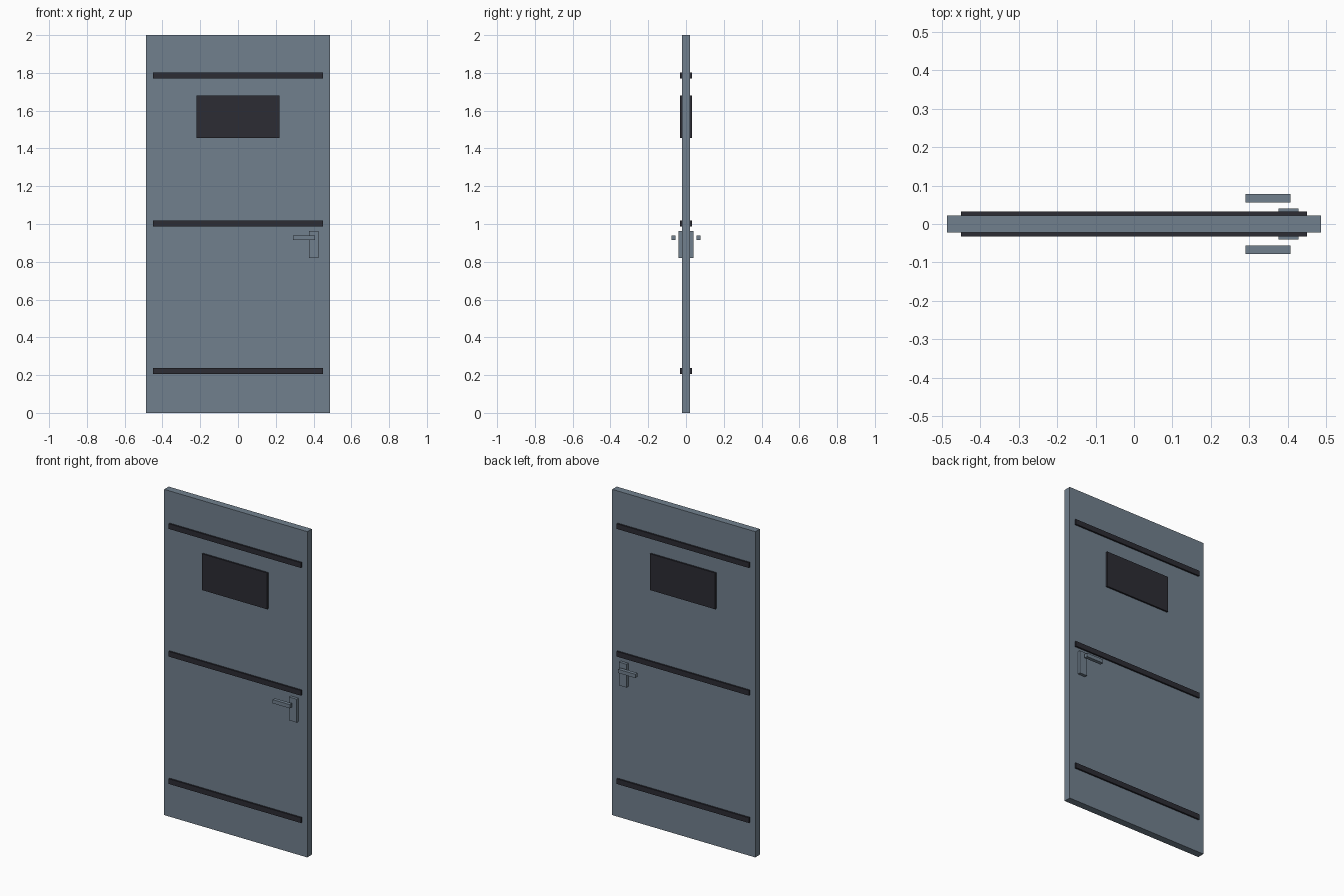
import bpy
import bmesh
from mathutils import Matrix, Vector

if "Cube" in bpy.data.objects:
    bpy.data.objects.remove(bpy.data.objects["Cube"])


def make_material(name, rgb):
    mat = bpy.data.materials.new(name)
    mat.diffuse_color = (*rgb, 1.0)
    mat.use_nodes = True
    mat.node_tree.nodes["Principled BSDF"].inputs["Base Color"].default_value = mat.diffuse_color
    return mat


steel = make_material("slate_grey", (0.165, 0.216, 0.270))
dark = make_material("dark_charcoal", (0.025, 0.025, 0.034))


def box(name, x, y, z, mat):
    """Box given by its (min, max) range on each axis."""
    lo, hi = Vector((x[0], y[0], z[0])), Vector((x[1], y[1], z[1]))
    size, mid = hi - lo, (hi + lo) / 2
    bm = bmesh.new()
    bmesh.ops.create_cube(bm, size=1.0, matrix=Matrix.Diagonal((*size, 1.0)))
    mesh = bpy.data.meshes.new(name)
    bm.to_mesh(mesh)
    bm.free()
    mesh.materials.append(mat)
    obj = bpy.data.objects.new(name, mesh)
    obj.location = mid
    bpy.context.collection.objects.link(obj)
    return obj


# Door leaf
box("door_panel", (-0.486, 0.486), (-0.022, 0.022), (0.0, 2.0), steel)

# Horizontal trim strips, running through to both faces
for label, z in (("lower", 0.221), ("middle", 1.003), ("upper", 1.787)):
    box(label + "_strip", (-0.449, 0.449), (-0.032, 0.032),
        (z - 0.016, z + 0.016), dark)

# Window pane, visible on both faces
box("window", (-0.221, 0.221), (-0.032, 0.032), (1.456, 1.679), dark)

# Lock plate, visible on both faces
box("lock_plate", (0.376, 0.427), (-0.040, 0.040), (0.819, 0.962), steel)

# Lever on each side
for label, side in (("front", -1), ("back", 1)):
    y = sorted((side * 0.056, side * 0.078))
    box(label + "_lever", (0.290, 0.407), y, (0.915, 0.938), steel)
